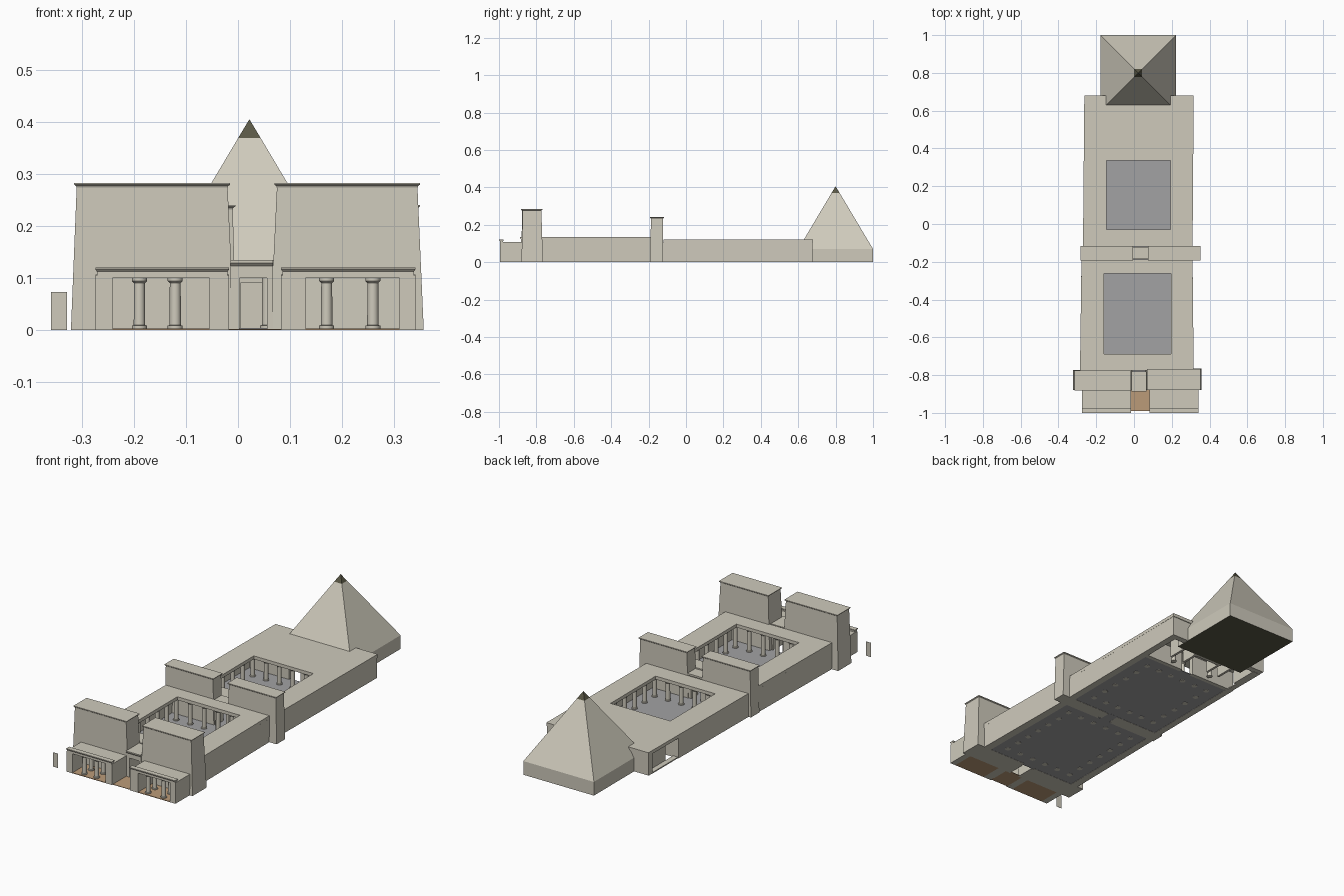
import bpy, bmesh, math

if "Cube" in bpy.data.objects:
    bpy.data.objects.remove(bpy.data.objects["Cube"])


def material(name, rgb):
    m = bpy.data.materials.new(name)
    m.diffuse_color = (*rgb, 1)
    m.use_nodes = True
    m.node_tree.nodes["Principled BSDF"].inputs["Base Color"].default_value = m.diffuse_color
    return m


STONE = material("limestone", (0.62, 0.59, 0.50))
DARK = material("dark_capstone", (0.10, 0.095, 0.06))
GREY = material("grey_paving", (0.36, 0.36, 0.37))
TAN = material("mud_floor", (0.50, 0.33, 0.19))


def finish(name, bm, *mats):
    bmesh.ops.recalc_face_normals(bm, faces=bm.faces)
    me = bpy.data.meshes.new(name)
    bm.to_mesh(me)
    bm.free()
    for m in mats:
        me.materials.append(m)
    ob = bpy.data.objects.new(name, me)
    bpy.context.collection.objects.link(ob)
    return ob


def loft(name, sections, mat=STONE):
    """Stack of rectangles (x0, x1, y0, y1, z), bottom to top."""
    bm = bmesh.new()
    rings = [[bm.verts.new(p) for p in ((a, c, z), (b, c, z), (b, d, z), (a, d, z))]
             for a, b, c, d, z in sections]
    bm.faces.new(rings[0][::-1])
    bm.faces.new(rings[-1])
    for r, s in zip(rings, rings[1:]):
        for i in range(4):
            j = (i + 1) % 4
            bm.faces.new((r[i], r[j], s[j], s[i]))
    return finish(name, bm, mat)


def box(name, x0, x1, y0, y1, z0, z1, mat=STONE):
    return loft(name, [(x0, x1, y0, y1, z0), (x0, x1, y0, y1, z1)], mat)


def prism(name, pts, z0, z1):
    bm = bmesh.new()
    lo = [bm.verts.new((x, y, z0)) for x, y in pts]
    hi = [bm.verts.new((x, y, z1)) for x, y in pts]
    bm.faces.new(lo[::-1])
    bm.faces.new(hi)
    for i in range(len(pts)):
        j = (i + 1) % len(pts)
        bm.faces.new((lo[i], lo[j], hi[j], hi[i]))
    return finish(name, bm, STONE)


def roof_ring(name, outer, inner, z0, z1):
    """Flat roof with a rectangular courtyard opening."""
    bm = bmesh.new()
    o0, o1, i0, i1 = [[bm.verts.new((x, y, z)) for x, y in ring]
                      for ring in (outer, inner) for z in (z0, z1)]
    for a, b in ((o1, i1), (o0, i0), (o0, o1), (i0, i1)):
        for i in range(4):
            j = (i + 1) % 4
            bm.faces.new((a[i], a[j], b[j], b[i]))
    return finish(name, bm, STONE)


def rect(x0, x1, y0, y1):
    return [(x0, y0), (x1, y0), (x1, y1), (x0, y1)]


def columns(name, spots, h, z0=0.003, n=12):
    """Round columns with a base disc and a capital."""
    prof = [(.0145, z0), (.0145, .008), (.011, .009), (.0105, h - .010),
            (.0115, h - .009), (.0145, h - .006), (.0145, h)]
    bm = bmesh.new()
    for x, y in spots:
        rings = [[bm.verts.new((x + r * math.cos(math.tau * k / n),
                                y + r * math.sin(math.tau * k / n), z)) for k in range(n)]
                 for r, z in prof]
        bm.faces.new(rings[0][::-1])
        bm.faces.new(rings[-1])
        for r, s in zip(rings, rings[1:]):
            for i in range(n):
                j = (i + 1) % n
                bm.faces.new((r[i], r[j], s[j], s[i]))
    ob = finish(name, bm, STONE)
    bpy.context.view_layer.objects.active = ob
    ob.select_set(True)
    bpy.ops.object.shade_smooth_by_angle(angle=math.radians(35))
    ob.select_set(False)


def tower(name, base, top, h):
    """Battered pylon tower with a flared cornice; base and top are x0, x1, y0, y1."""
    def grow(r, d, z):
        return (r[0] - d, r[1] + d, r[2] - d, r[3] + d, z)
    loft(name, [grow(base, 0, 0), grow(top, -.005, h - .010), grow(top, -.004, h - .006),
                grow(top, 0, h - .003), grow(top, 0, h)])


# Entrance porticoes
for side, x0, x1, a, b, cols in (("left", -.275, -.017, -.242, -.055, (-.19, -.121)),
                                 ("right", .083, .342, .13, .311, (.171, .26))):
    box(side + "_portico_outer_pier", x0, a, -.995, -.87, 0, .105)
    box(side + "_portico_inner_pier", b, x1, -.995, -.87, 0, .105)
    box(side + "_portico_roof", x0, x1, -.99, -.87, .10, .107)
    loft(side + "_portico_cornice", [(x0 + .003, x1 - .003, -.995, -.978, .10),
                                     (x0 + .003, x1 - .003, -.995, -.978, .112),
                                     (x0, x1, -1, -.975, .117), (x0, x1, -1, -.975, .12)])
    box(side + "_portico_floor", a, b, -.995, -.88, 0, .003, TAN)
    columns(side + "_portico_columns", [(x, y) for x in cols for y in (-.972, -.918)], .10)
box("entrance_path", -.03, .09, -.99, -.87, 0, .002, TAN)
box("side_stela", -.36, -.33, -.986, -.985, 0, .073)

# First pylon and its gate
tower("first_pylon_left", (-.322, -.007, -.88, -.772), (-.316, -.015, -.882, -.775), .283)
tower("first_pylon_right", (.062, .358, -.88, -.765), (.07, .351, -.878, -.768), .283)


def gate(name, x0, x1, d0, d1, y0, y1, h, top):
    box(name + "_left_jamb", x0, d0, y0, y1, 0, h)
    box(name + "_right_jamb", d1, x1, y0, y1, 0, h)
    loft(name + "_lintel", [(x0, x1, y0, y1, h), (x0, x1, y0, y1, top - .012),
                            (x0, x1, y0 - .006, y1 + .003, top - .006),
                            (x0, x1, y0 - .006, y1 + .003, top)])


gate("first_gate", -.014, .067, .003, .056, -.882, -.785, .10, .135)

# Second pylon and its gate
tower("second_pylon_left", (-.283, -.004, -.19, -.122), (-.283, -.005, -.193, -.117), .241)
tower("second_pylon_right", (.074, .352, -.19, -.122), (.075, .351, -.193, -.117), .241)
gate("second_gate", -.01, .08, .005, .058, -.18, -.125, .09, .13)

# First hall: side walls, open-court roof, paving
prism("first_hall_left_wall", [(-.286, -.78), (-.245, -.78), (-.24, -.18), (-.278, -.18)], 0, .12)
prism("first_hall_right_wall", [(.275, -.78), (.316, -.78), (.31, -.18), (.272, -.18)], 0, .12)
roof_ring("first_hall_roof", [(-.286, -.775), (.316, -.775), (.31, -.188), (-.278, -.188)],
          rect(-.16, .195, -.687, -.263), .118, .135)
box("first_hall_paving", -.25, .28, -.78, -.185, .001, .004, GREY)

# Second hall: side walls, rear wall, open-court roof, paving
prism("second_hall_left_wall", [(-.27, -.13), (-.235, -.13), (-.23, .44), (-.265, .44)], 0, .105)
prism("second_hall_right_wall", [(.275, -.13), (.31, -.13), (.315, .677), (.28, .677)], 0, .105)
box("second_hall_rear_wall", -.262, .30, .645, .676, .001, .105)
roof_ring("second_hall_roof", [(-.27, -.12), (.31, -.12), (.316, .68), (-.263, .68)],
          rect(-.145, .193, -.03, .335), .103, .12)
box("second_hall_paving", -.24, .285, -.125, .43, .001, .004, GREY)
box("passage_paving", .004, .06, -.19, -.12, .0005, .004, GREY)

# Sanctuary rooms under the rear roof
box("sanctuary_front_wall_left", -.235, -.005, .42, .44, 0, .105)
box("sanctuary_front_wall_right", .06, .285, .42, .44, 0, .105)
box("sanctuary_back_wall", -.06, .11, .585, .60, 0, .105)
box("sanctuary_left_sill", -.262, -.235, .44, .65, 0, .006)
box("sanctuary_left_wall", -.235, -.22, .50, .65, 0, .105)
for i, x in enumerate((-.12, -.05, .10, .18)):
    box("sanctuary_partition_%d" % i, x - .006, x + .006, .50, .60, 0, .105)
columns("sanctuary_columns", [(x, .47) for x in (-.09, .14)], .105)


def court(name, x0, x1, y0, y1, nx, ny, h, extra):
    """Columns around a court edge, plus a second row at the ends."""
    spots = set()
    for i in range(nx):
        x = x0 + (x1 - x0) * i / (nx - 1)
        spots |= {(x, y0), (x, y1)} | {(x, y) for y in extra}
    for j in range(1, ny - 1):
        y = y0 + (y1 - y0) * j / (ny - 1)
        spots |= {(x0, y), (x1, y)}
    columns(name, sorted(spots), h, 0)


court("first_court_columns", -.18, .215, -.707, -.243, 6, 7, .119, ())
court("second_court_columns", -.165, .213, -.05, .355, 6, 6, .104, ())

# Pyramid: vertical plinth, sloped faces, dark capstone and underside
bm = bmesh.new()
cx, cy, apex = .022, .80, .406
levels = [(.2, 0), (.2, .07), (.0215, .37)]
rings = [[bm.verts.new((cx + sx * r, cy + sy * r, z))
          for sx, sy in ((-1, -1), (1, -1), (1, 1), (-1, 1))] for r, z in levels]
tip = bm.verts.new((cx, cy, apex))
bm.faces.new(rings[0][::-1])
for r, s in zip(rings, rings[1:]):
    for i in range(4):
        bm.faces.new((r[i], r[(i + 1) % 4], s[(i + 1) % 4], s[i]))
for i in range(4):
    bm.faces.new((rings[-1][i], rings[-1][(i + 1) % 4], tip))
for f in bm.faces:
    z = f.calc_center_median().z
    f.material_index = 1 if z > .37 or z < .001 else 0
finish("pyramid", bm, STONE, DARK)
